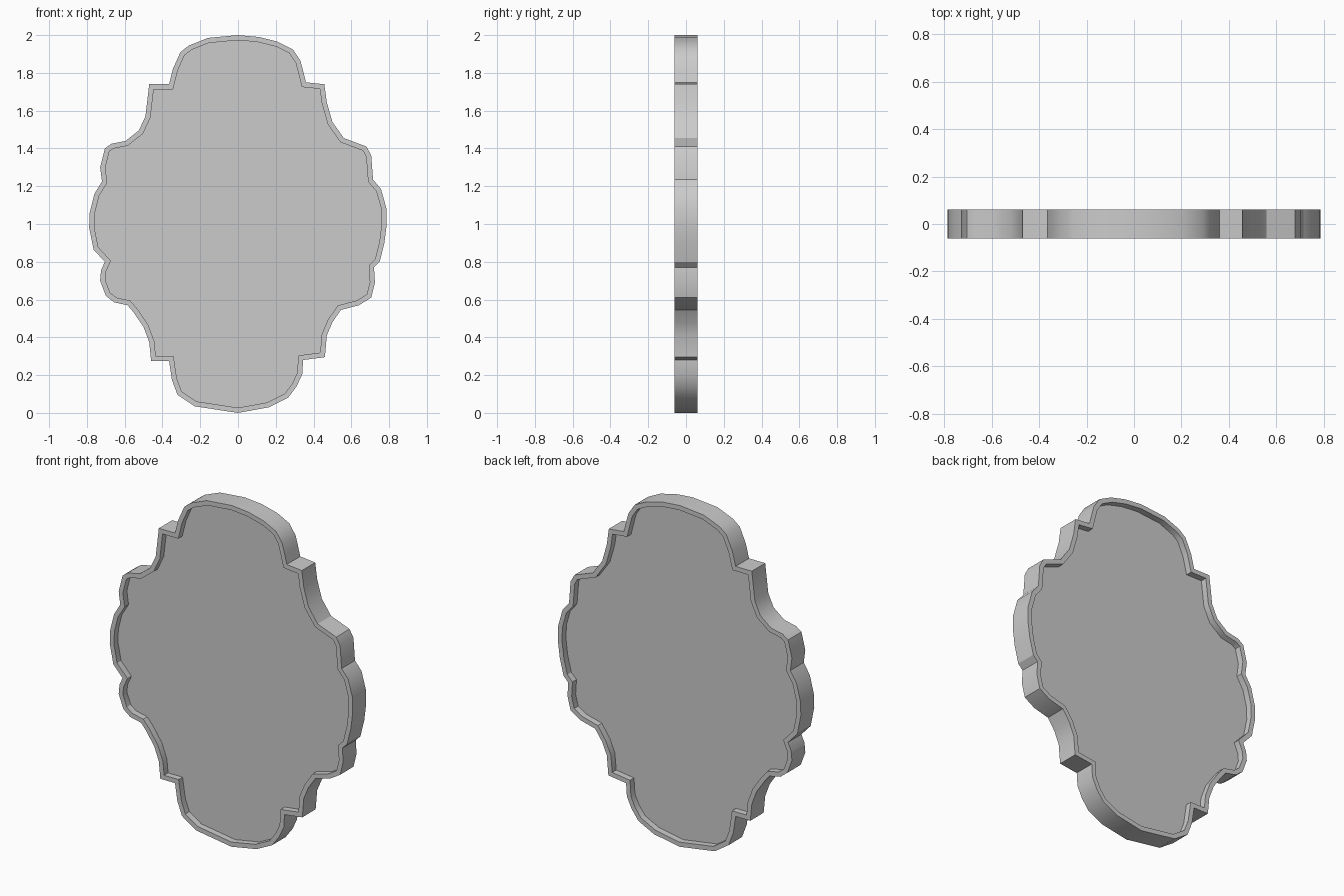
import bpy, bmesh, math

HALF = 0.062      # half thickness of the rim
RIM = 0.027       # rim width
RECESS = 0.037    # how far the panel sits below the rim

# hand-cut scalloped outline: right side going down, then left side going up
right = [(0, 2), (.11, 1.99), (.21, 1.965), (.29, 1.925), (.33, 1.865), (.345, 1.81),
         (.36, 1.75), (.457, 1.74), (.47, 1.645), (.5, 1.54), (.56, 1.455), (.68, 1.41),
         (.705, 1.365), (.715, 1.235), (.757, 1.185), (.785, 1.085), (.787, .995),
         (.775, .9), (.75, .8), (.72, .77), (.725, .69), (.705, .61), (.64, .57),
         (.545, .545), (.5, .48), (.47, .41), (.46, .295), (.345, .28), (.34, .205),
         (.31, .14), (.265, .08), (.165, .03), (0, 0)]
left = [(-.23, .035), (-.32, .095), (-.35, .175), (-.365, .275), (-.46, .275),
        (-.47, .375), (-.5, .455), (-.555, .535), (-.585, .57), (-.655, .585),
        (-.7, .62), (-.73, .7), (-.725, .755), (-.705, .8), (-.765, .865),
        (-.788, .98), (-.785, 1.06), (-.76, 1.16), (-.72, 1.225), (-.73, 1.3),
        (-.705, 1.4), (-.67, 1.425), (-.595, 1.44), (-.525, 1.495), (-.49, 1.57),
        (-.47, 1.74), (-.365, 1.74), (-.345, 1.82), (-.305, 1.91), (-.26, 1.945),
        (-.16, 1.985)]

# solid slab from the outline
bm = bmesh.new()
face = bm.faces.new([bm.verts.new((x, -HALF, z)) for x, z in right + left])
ext = bmesh.ops.extrude_face_region(bm, geom=[face], use_keep_orig=True)
verts = [g for g in ext["geom"] if isinstance(g, bmesh.types.BMVert)]
bmesh.ops.translate(bm, verts=verts, vec=(0, 2 * HALF, 0))
bmesh.ops.recalc_face_normals(bm, faces=bm.faces[:])

# raised rim and recessed panel on both sides
caps = [f for f in bm.faces if len(f.verts) > 4]
bmesh.ops.inset_individual(bm, faces=caps, thickness=RIM, use_even_offset=True)
bmesh.ops.inset_individual(bm, faces=caps, thickness=0, depth=-RECESS)

mesh = bpy.data.meshes.new("rimmed_plaque")
bm.to_mesh(mesh)
bm.free()
plaque = bpy.data.objects.new("rimmed_plaque", mesh)
bpy.context.collection.objects.link(plaque)
bpy.context.view_layer.objects.active = plaque
plaque.select_set(True)
bpy.ops.object.shade_smooth_by_angle(angle=math.radians(30))
